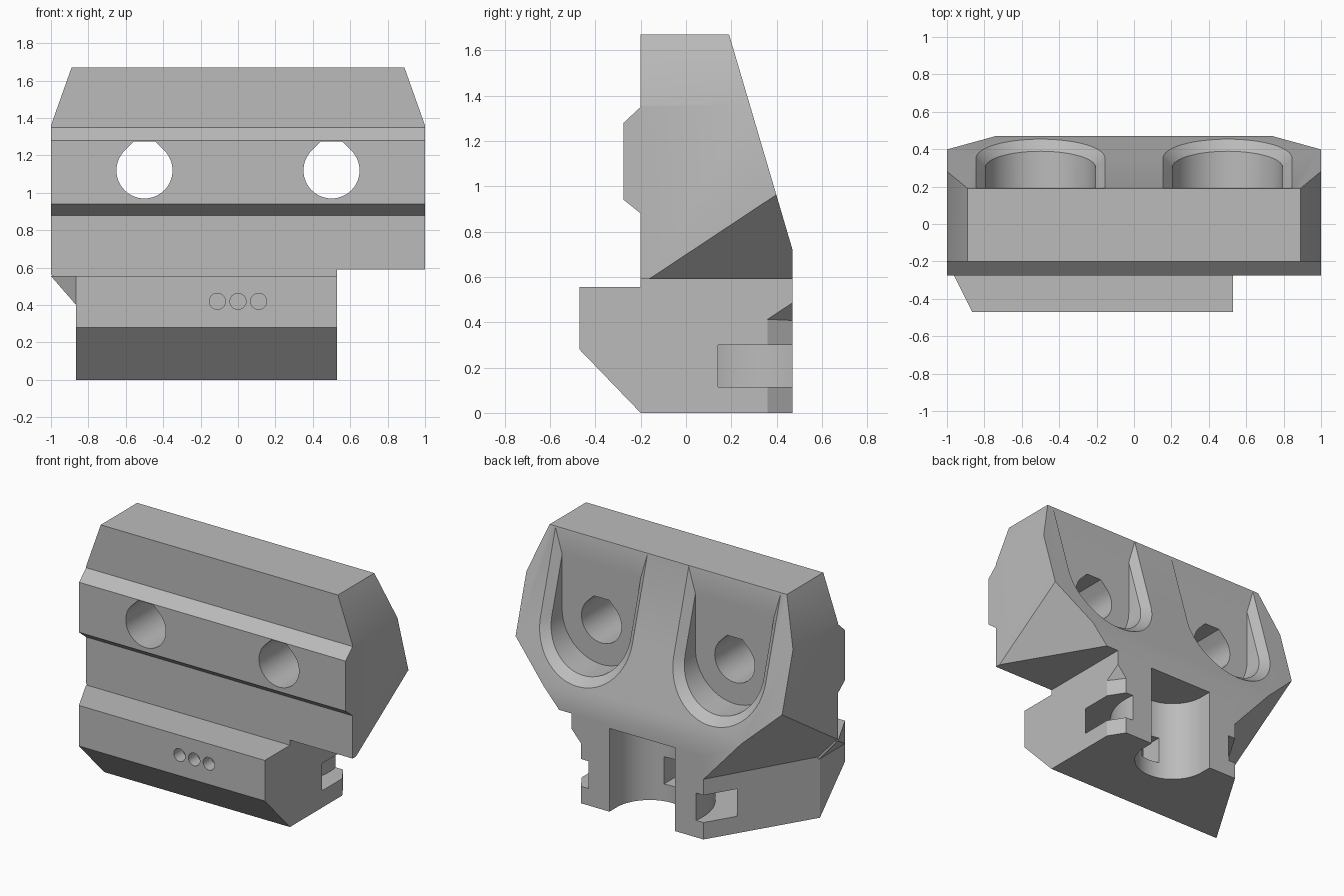
import bpy, bmesh, math
from mathutils import Vector

if "Cube" in bpy.data.objects:
    bpy.data.objects.remove(bpy.data.objects["Cube"])

grey = bpy.data.materials.new("plain grey")
grey.use_nodes = True
grey.diffuse_color = (0.5, 0.5, 0.5, 1)
grey.node_tree.nodes["Principled BSDF"].inputs["Base Color"].default_value = (0.5, 0.5, 0.5, 1)

PLACE = {"X": lambda a, b, d: (d, a, b),
         "Y": lambda a, b, d: (a, d, b),
         "Z": lambda a, b, d: (a, b, d)}


def loft(name, rings, cuts=()):
    """Solid through rings of points, trimmed by (point, outward normal) planes."""
    bm = bmesh.new()
    loops = [[bm.verts.new(p) for p in ring] for ring in rings]
    n = len(loops[0])
    bm.faces.new(loops[0])
    bm.faces.new(loops[-1])
    for low, high in zip(loops, loops[1:]):
        for i in range(n):
            j = (i + 1) % n
            bm.faces.new((low[i], low[j], high[j], high[i]))
    for co, no in cuts:
        geom = bm.verts[:] + bm.edges[:] + bm.faces[:]
        res = bmesh.ops.bisect_plane(bm, geom=geom, dist=1e-5, plane_co=co,
                                     plane_no=Vector(no).normalized(), clear_outer=True)
        edges = [e for e in res["geom_cut"] if isinstance(e, bmesh.types.BMEdge)]
        bmesh.ops.edgeloop_fill(bm, edges=edges)
    bmesh.ops.recalc_face_normals(bm, faces=bm.faces[:])
    mesh = bpy.data.meshes.new(name)
    bm.to_mesh(mesh)
    bm.free()
    mesh.materials.append(grey)
    ob = bpy.data.objects.new(name, mesh)
    bpy.context.collection.objects.link(ob)
    return ob


def prism(name, outline, axis, lo, hi, cuts=()):
    return loft(name, [[PLACE[axis](a, b, d) for a, b in outline] for d in (lo, hi)], cuts)


def combine(target, tool, operation):
    """Apply a boolean and discard the tool."""
    mod = target.modifiers.new("combine", "BOOLEAN")
    mod.operation, mod.solver, mod.object = operation, "EXACT", tool
    bpy.context.view_layer.objects.active = target
    bpy.ops.object.modifier_apply(modifier=mod.name)
    bpy.data.objects.remove(tool)


def arc(cx, cy, r, start, end, steps):
    angles = [math.radians(start + (end - start) * i / steps) for i in range(steps + 1)]
    return [(cx + r * math.cos(a), cy + r * math.sin(a)) for a in angles]


def circle(cx, cy, r, steps=64):
    return arc(cx, cy, r, 0, 360, steps)[:-1]


def box(name, x, y, z):
    return prism(name, [(x[0], y[0]), (x[1], y[0]), (x[1], y[1]), (x[0], y[1])], "Z", *z)


# Wide upper body with front rib, leaning back and trimmed corners
side = [(-.2, .39), (.47, .39), (.47, .72), (.19, 1.67), (-.2, 1.67),
        (-.2, 1.35), (-.275, 1.28), (-.275, .94), (-.2, .88)]
trims = []
for s in (-1, 1):
    trims.append(((s, 0, 1.36), (s * .31, 0, .11)))
    trims.append(((s * .74, .47, .72), (s * .165, .098, -.148)))
body = prism("clamp_body", side, "X", -1, 1, trims)
combine(body, box("side_step", (.53, 1.2), (-1, 1), (.2, .59)), "DIFFERENCE")

# Lower block with sloped front underside
footprint = [(.53, -.47), (.53, .36), (.46, .47), (-.46, .47), (-.865, -.2), (-.865, -.47)]
lower = prism("lower_block", footprint, "Z", 0, .555, [((0, -.2, 0), (0, -.28, -.27))])
combine(body, lower, "UNION")

# Flared corner at the right end of the lower ledge
flare = prism("ledge_flare", [(-.8, .4), (-.865, .4), (-1, .555), (-.8, .555)], "Y", -.47, -.19,
              [((-.865, -.47, 0), (-.27, -.135, 0))])
combine(body, flare, "UNION")


# Bolt pockets with chamfered rims, and teardrop bolt holes
def lean(z):
    return .19 + (1.67 - z) * .28 / .95


def pocket(cx, r):
    return [(cx + r, 1.9)] + arc(cx, 1.12, r, 0, -180, 32) + [(cx - r, 1.9)]


for cx in (-.5, .5):
    combine(body, prism("pocket", pocket(cx, .295), "Y", .192, .8), "DIFFERENCE")
    rings = [[(x, lean(z) + d, z) for x, z in pocket(cx, .345 + d)] for d in (-.05, .06)]
    combine(body, loft("pocket_rim", rings, [((0, .192, 0), (0, -1, 0))]), "DIFFERENCE")
    drop = arc(cx, 1.12, .15, 135, 405, 40) + [(cx + .057, 1.275), (cx - .057, 1.275)]
    combine(body, prism("bolt_hole", drop, "Y", -.5, .4), "DIFFERENCE")

# Upright bore, open to the back and the bottom
bore = [(-.245, .7)] + arc(0, .39, .245, 180, 360, 40) + [(.245, .7)]
combine(body, prism("bore", bore, "Z", -.1, .565), "DIFFERENCE")

# Curved tie tunnel around the bore, with a window into it
tunnel = prism("tie_tunnel", circle(0, .4, .59, 96), "Z", .115, .3)
combine(tunnel, prism("tunnel_core", circle(0, .4, .41, 96), "Z", 0, .5), "DIFFERENCE")
combine(body, tunnel, "DIFFERENCE")
combine(body, box("bore_window", (-.08, .06), (-.1, .25), (.115, .3)), "DIFFERENCE")

# Three small blind holes in the front
for cx in (-.11, 0, .11):
    combine(body, prism("pin_hole", circle(cx, .42, .043, 32), "Y", -.6, -.38), "DIFFERENCE")

bpy.ops.object.select_all(action="DESELECT")
body.select_set(True)
bpy.context.view_layer.objects.active = body
bpy.ops.object.shade_smooth_by_angle(angle=math.radians(20))
